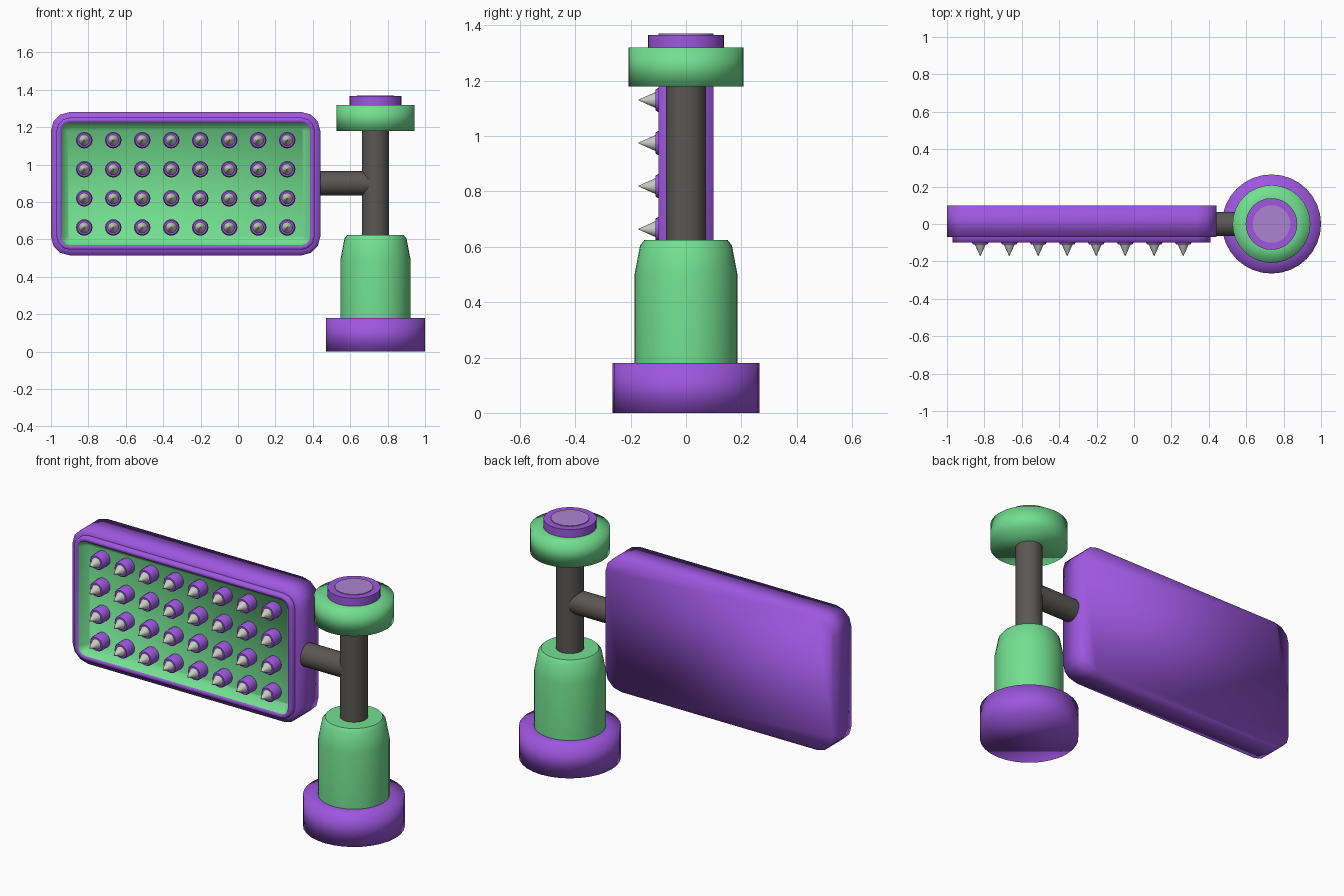
import bpy, bmesh, math
from mathutils import Matrix, Vector

cube = bpy.data.objects.get("Cube")
if cube:
    bpy.data.objects.remove(cube)


def material(name, rgb):
    m = bpy.data.materials.new(name)
    m.use_nodes = True
    m.diffuse_color = (*rgb, 1)
    m.node_tree.nodes["Principled BSDF"].inputs["Base Color"].default_value = (*rgb, 1)
    return m


PURPLE = material("purple", (0.34, 0.095, 0.74))
GREEN = material("green", (0.17, 0.74, 0.28))
DARK = material("dark grey", (0.1, 0.097, 0.093))
METAL = material("light metal", (0.6, 0.6, 0.56))
LILAC = material("lilac", (0.42, 0.23, 0.64))


def loft(name, loops, mat, places=(Matrix(),), start=True, end=True, angle=180):
    """Bridge a stack of counter-clockwise loops, repeated at each place."""
    bm = bmesh.new()
    for place in places:
        rows = [[bm.verts.new(place @ Vector(p)) for p in loop] for loop in loops]
        for a, b in zip(rows, rows[1:]):
            for i in range(len(a)):
                j = (i + 1) % len(a)
                bm.faces.new((a[i], a[j], b[j], b[i]))
        if start:
            bm.faces.new(rows[0][::-1])
        if end:
            bm.faces.new(rows[-1])
    mesh = bpy.data.meshes.new(name)
    bm.to_mesh(mesh)
    bm.free()
    mesh.materials.append(mat)
    ob = bpy.data.objects.new(name, mesh)
    bpy.context.collection.objects.link(ob)
    bpy.ops.object.select_all(action='DESELECT')
    ob.select_set(True)
    bpy.context.view_layer.objects.active = ob
    if angle == 180:
        bpy.ops.object.shade_smooth()
    else:
        bpy.ops.object.shade_smooth_by_angle(angle=math.radians(angle))
    return ob


def lathe(name, profile, mat, places, sides=32, **options):
    steps = [math.tau * i / sides for i in range(sides)]
    loops = [[(r * math.cos(t), r * math.sin(t), z) for t in steps] for r, z in profile]
    return loft(name, loops, mat, places, **options)


def rounded(inset, z, segments=3):
    """Rounded rectangle of the panel outline, shrunk by inset."""
    w, h, r = 0.72 - inset, 0.383 - inset, 0.1 - inset
    points = []
    for k, (sx, sy) in enumerate(((1, 1), (-1, 1), (-1, -1), (1, -1))):
        for i in range(segments + 1):
            t = math.pi / 2 * (k + i / segments)
            points.append((sx * (w - r) + r * math.cos(t), sy * (h - r) + r * math.sin(t), z))
    return points


# Stand, stacked on one axis
axis = [Matrix.Translation((0.735, 0, 0))]
lathe("base", [(0.265, 0), (0.265, 0.18), (0.18, 0.18)], PURPLE, axis)
lathe("body", [(0.186, 0.17), (0.186, 0.5), (0.166, 0.605), (0.15, 0.625), (0.06, 0.625)],
      GREEN, axis, angle=50)
lathe("post", [(0.073, 0.6), (0.073, 1.2)], DARK, axis, angle=40)
lathe("cap", [(0.208, 1.18), (0.208, 1.32), (0.13, 1.32)], GREEN, axis)
lathe("button", [(0.138, 1.31), (0.138, 1.366)], PURPLE, axis, angle=40)
lathe("button_inlay", [(0.1, 1.363), (0.1, 1.37)], LILAC, axis, angle=40)

# Arm from post to panel
lathe("arm", [(0.065, 0.4), (0.065, 0.73)], DARK,
      [Matrix.Translation((0, 0, 0.9)) @ Matrix.Rotation(math.pi / 2, 4, 'Y')], angle=40)

# Panel: local z points to the front
forward = Matrix.Rotation(math.pi / 2, 4, 'X')
panel = [Matrix.Translation((-0.28, 0, 0.898)) @ forward]
loft("panel_shell", [rounded(0, -0.1), rounded(0, 0.07), rounded(0.04, 0.07)],
     PURPLE, panel, end=False)
loft("panel_rim", [rounded(0.03, 0.06), rounded(0.03, 0.1), rounded(0.053, 0.1), rounded(0.057, 0.09)],
     PURPLE, panel, start=False, end=False)
loft("panel_tray", [rounded(0.055, 0.095), rounded(0.09, 0.045)], GREEN, panel, start=False)

# Grid of spikes in collars
grid = [Matrix.Translation((-0.822 + 0.155 * i, 0, 0.664 + 0.1555 * j)) @ forward
        for i in range(8) for j in range(4)]
lathe("spike_collars", [(0.044, 0.04), (0.044, 0.1), (0.038, 0.11)], PURPLE, grid, 16, angle=50)
lathe("spikes", [(0.031, 0.105), (0.001, 0.172)], METAL, grid, 16, angle=40)
